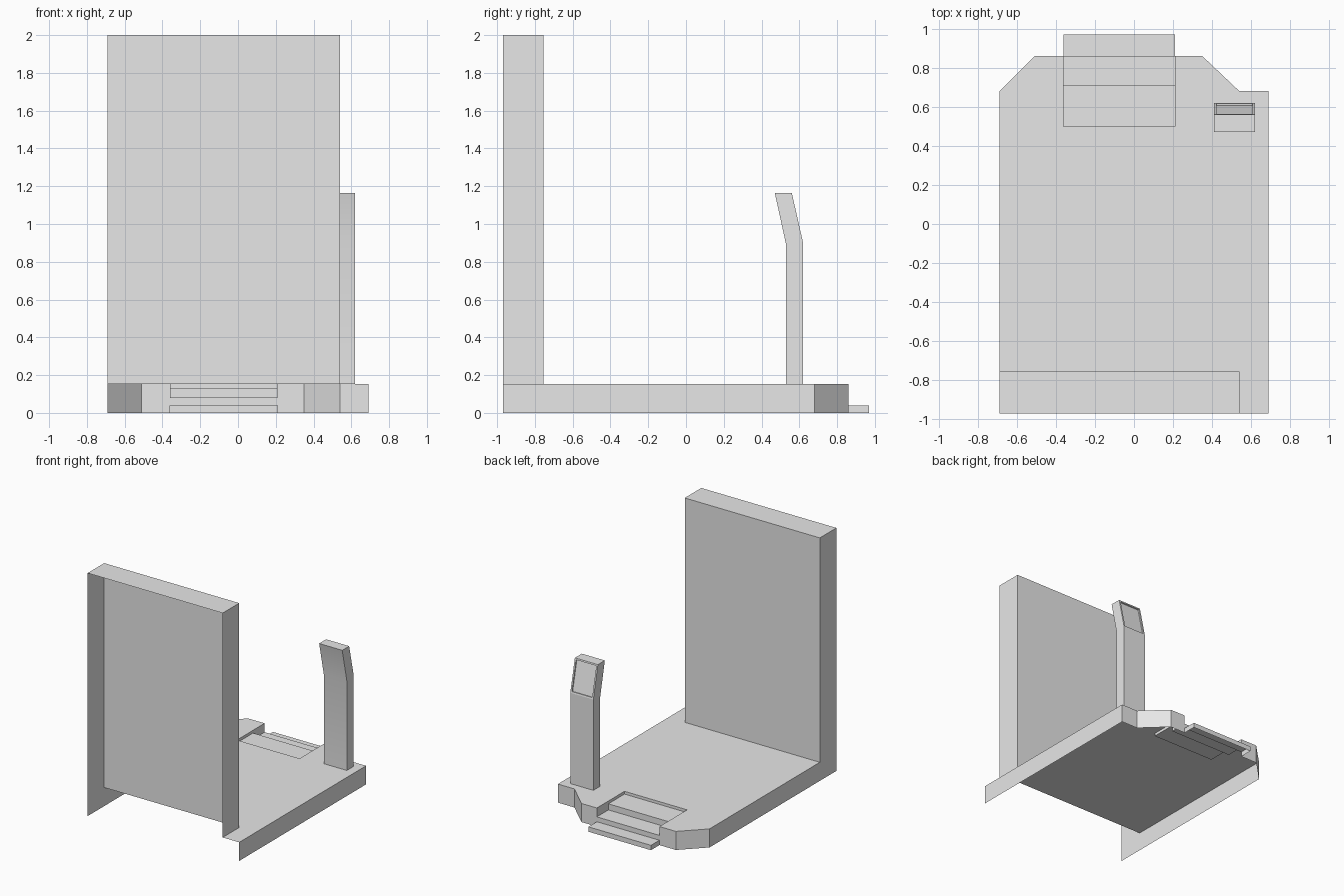
import bpy, bmesh
from mathutils import Vector

cube = bpy.data.objects.get("Cube")
if cube:
    bpy.data.objects.remove(cube)

grey = bpy.data.materials.new("light_grey")
grey.use_nodes = True
grey.diffuse_color = (0.8, 0.8, 0.8, 1)
grey.node_tree.nodes["Principled BSDF"].inputs["Base Color"].default_value = (0.8, 0.8, 0.8, 1)

# Main dimensions
LEFT, RIGHT, EDGE = 0.69, -0.69, 0.54
FRONT, WALL_BACK, BACK = -0.97, -0.755, 0.86
DECK, TOP = 0.153, 2.0
STEP_L, STEP_R = 0.21, -0.36


def face(bm, points, toward):
    """Add one face whose normal points along the given direction."""
    f = bm.faces.new([bm.verts.new(p) for p in points])
    f.normal_update()
    if f.normal.dot(Vector(toward)) < 0:
        f.normal_flip()
    return f


def ribbon(bm, path, offset, toward=None):
    """Sweep a path along an offset; faces point outward from the origin by default."""
    off = Vector(offset)
    for a, b in zip(path, path[1:]):
        a, b = Vector(a), Vector(b)
        face(bm, (a, b, b + off, a + off), toward or (a + b))


def finish(bm, name):
    bmesh.ops.remove_doubles(bm, verts=bm.verts, dist=0.0005)
    mesh = bpy.data.meshes.new(name)
    bm.to_mesh(mesh)
    bm.free()
    mesh.materials.append(grey)
    obj = bpy.data.objects.new(name, mesh)
    bpy.context.collection.objects.link(obj)
    return obj


# Floor: open-bottomed deck with chamfered rear corners and a notch for the steps
left_rim = [(LEFT, FRONT), (LEFT, 0.68), (EDGE, 0.68), (0.35, BACK), (STEP_L, BACK)]
right_rim = [(STEP_R, BACK), (-0.51, BACK), (RIGHT, 0.68), (RIGHT, FRONT)]
notch = [(STEP_L, 0.5), (STEP_R, 0.5)]
front_edge = [(RIGHT, WALL_BACK), (EDGE, WALL_BACK), (EDGE, FRONT)]
bm = bmesh.new()
outline = left_rim + notch + right_rim[:-1] + front_edge
face(bm, [(x, y, DECK) for x, y in outline], (0, 0, 1))
for rim in (left_rim, right_rim):
    ribbon(bm, [(x, y, DECK) for x, y in rim], (0, 0, -DECK))
finish(bm, "floor")

# Tall front wall: open at the front and at the bottom
bm = bmesh.new()
ribbon(bm, [(RIGHT, FRONT, DECK), (RIGHT, FRONT, TOP), (EDGE, FRONT, TOP), (EDGE, FRONT, DECK)],
       (0, WALL_BACK - FRONT, 0))
face(bm, [(RIGHT, WALL_BACK, DECK), (EDGE, WALL_BACK, DECK),
          (EDGE, WALL_BACK, TOP), (RIGHT, WALL_BACK, TOP)], (0, 1, 0))
finish(bm, "front_wall")

# Rear steps: stair profile swept across the notch, with cheeks on both sides
stairs = [(0.5, DECK), (0.5, 0.13), (0.71, 0.13), (0.71, 0.08),
          (BACK, 0.08), (BACK, 0.04), (0.97, 0.04), (0.97, 0)]
bm = bmesh.new()
ribbon(bm, [(STEP_R, y, z) for y, z in stairs], (STEP_L - STEP_R, 0, 0), (0, 1, 1))
for x, side in ((STEP_L, 1), (STEP_R, -1)):
    face(bm, [(x, y, z) for y, z in stairs[:5] + [(BACK, DECK)]], (-side, 0, 0))
    face(bm, [(x, y, z) for y, z in stairs[5:] + [(BACK, 0)]], (side, 0, 0))
finish(bm, "rear_steps")

# Control post: bent profile with a recessed screen on its tilted rear face
profile = [(0.53, DECK), (0.53, 0.89), (0.47, 1.165), (0.56, 1.165), (0.62, 0.9), (0.62, DECK)]
bm = bmesh.new()
base = bm.faces.new([bm.verts.new((0.41, y, z)) for y, z in profile])
extruded = bmesh.ops.extrude_face_region(bm, geom=[base], use_keep_orig=True)
bmesh.ops.translate(bm, vec=(0.21, 0, 0),
                    verts=[v for v in extruded["geom"] if isinstance(v, bmesh.types.BMVert)])
bmesh.ops.recalc_face_normals(bm, faces=bm.faces)
screen = [f for f in bm.faces if f.normal.y > 0.5 and f.calc_center_median().z > 0.9]
bmesh.ops.inset_region(bm, faces=screen, thickness=0.018)
bmesh.ops.inset_region(bm, faces=screen, thickness=0.001, depth=-0.01)
for f in bm.faces:
    f.smooth = f.normal.y < -0.5
for e in bm.edges:
    e.smooth = all(f.smooth for f in e.link_faces)
finish(bm, "control_post")
